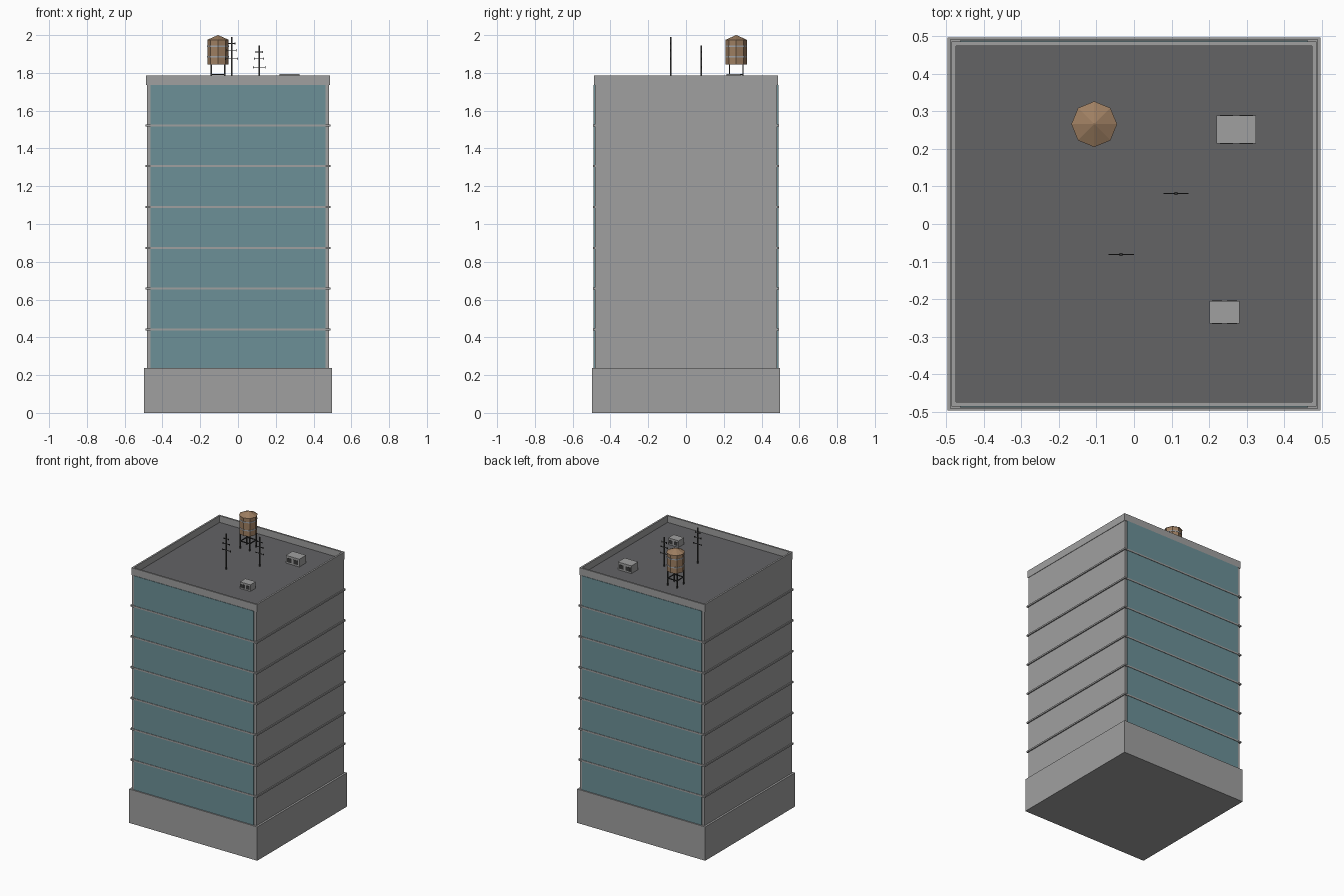
import bpy, bmesh, math
from mathutils import Vector

cube = bpy.data.objects.get("Cube")
if cube:
    bpy.data.objects.remove(cube, do_unlink=True)


def material(name, rgb):
    m = bpy.data.materials.new(name)
    m.use_nodes = True
    m.diffuse_color = (*rgb, 1)
    m.node_tree.nodes["Principled BSDF"].inputs["Base Color"].default_value = (*rgb, 1)
    return m


concrete = material("concrete grey", (0.35, 0.35, 0.35))
roofing = material("dark roofing", (0.125, 0.125, 0.13))
glass = material("teal glass", (0.15, 0.28, 0.31))
wood = material("brown wood", (0.34, 0.21, 0.12))
metal = material("dark metal", (0.04, 0.04, 0.04))
steel = material("pale steel", (0.36, 0.37, 0.39))


def finish(name, bm, mat):
    bmesh.ops.recalc_face_normals(bm, faces=bm.faces)
    mesh = bpy.data.meshes.new(name)
    bm.to_mesh(mesh)
    bm.free()
    mesh.materials.append(mat)
    obj = bpy.data.objects.new(name, mesh)
    bpy.context.collection.objects.link(obj)
    return obj


def add_box(bm, centre, size):
    verts = bmesh.ops.create_cube(bm, size=1)["verts"]
    for v in verts:
        v.co = Vector(c + s * k for c, s, k in zip(centre, size, v.co))


def boxes(name, parts, mat):
    bm = bmesh.new()
    for centre, size in parts:
        add_box(bm, centre, size)
    return finish(name, bm, mat)


def drum(name, x, y, z0, z1, r0, r1, mat):
    bm = bmesh.new()
    bmesh.ops.create_cone(bm, cap_ends=True, segments=8, radius1=r0, radius2=r1, depth=z1 - z0)
    bmesh.ops.translate(bm, verts=bm.verts, vec=(x, y, (z0 + z1) / 2))
    return finish(name, bm, mat)


BASE, ROOF, RIM = 0.237, 1.737, 1.785
MID, TALL = (BASE + ROOF) / 2, ROOF - BASE

# Plinth, tower walls and roof deck
boxes("base", [((0, 0, BASE / 2), (0.994, 0.994, BASE))], concrete)
boxes("tower_walls", [((0, 0, MID), (0.966, 0.966, TALL))], concrete)
boxes("roof_deck", [((0, 0, ROOF), (0.955, 0.955, 0.008))], roofing)

# Glass curtain walls on front and back
boxes("glass_walls", [((0, s * 0.485, MID), (0.928, 0.008, TALL)) for s in (-1, 1)], glass)

# Thin floor bands around the tower
step = TALL / 7
boxes("floor_bands", [((0, 0, BASE + 0.205 + i * 0.216), (0.981, 0.984, 0.011)) for i in range(6)], concrete)

# Parapet ring
wall, out = 0.012, 0.486
rim_z, rim_h = (ROOF + RIM) / 2, RIM - ROOF + 0.004
ring = []
for s in (-1, 1):
    ring.append(((0, s * (out - wall / 2), rim_z), (2 * out, wall, rim_h)))
    ring.append(((s * (out - wall / 2), 0, rim_z), (wall, 2 * (out - wall), rim_h)))
boxes("parapet", ring, concrete)

# Water tank with hoops, conical lid and braced legs
tx, ty = -0.106, 0.266
drum("tank_body", tx, ty, 1.845, 1.975, 0.056, 0.056, wood)
drum("tank_lid", tx, ty, 1.973, 2.0, 0.061, 0.001, wood)
for i, z in enumerate((1.885, 1.942)):
    drum(f"tank_hoop_{i + 1}", tx, ty, z - 0.004, z + 0.004, 0.058, 0.058, steel)
leg = 0.036
stand = [((tx + i * leg, ty + j * leg, 1.79), (0.007, 0.007, 0.115)) for i in (-1, 1) for j in (-1, 1)]
for s in (-1, 1):
    stand.append(((tx, ty + s * leg, 1.792), (2 * leg, 0.005, 0.006)))
    stand.append(((tx + s * leg, ty, 1.792), (0.005, 2 * leg, 0.006)))
boxes("tank_stand", stand, metal)

# Roof antennas with cross arms
for i, (x, y, top) in enumerate(((-0.034, -0.081, 1.99), (0.112, 0.081, 1.945))):
    parts = [((x, y, (ROOF + top) / 2), (0.008, 0.008, top - ROOF))]
    for drop, span in ((0.035, 0.036), (0.07, 0.05), (0.115, 0.064)):
        parts.append(((x, y, top - drop), (span, 0.003, 0.004)))
        for s in (-1, 1):
            parts.append(((x + s * span / 2, y, top - drop), (0.003, 0.003, 0.012)))
    boxes(f"antenna_{i + 1}", parts, metal)

# Air units with dark grilles
for i, (x, y, w, d, top) in enumerate(((0.273, 0.252, 0.105, 0.075, 1.795), (0.241, -0.235, 0.08, 0.06, 1.787))):
    z, h = (ROOF + top) / 2, top - ROOF
    boxes(f"air_unit_{i + 1}", [((x, y, z), (w, d, h))], concrete)
    grilles = [((x + k * w / 4, y + s * d / 2, z), (w / 3, 0.003, h / 2)) for k in (-1, 1) for s in (-1, 1)]
    boxes(f"air_unit_grilles_{i + 1}", grilles, metal)
